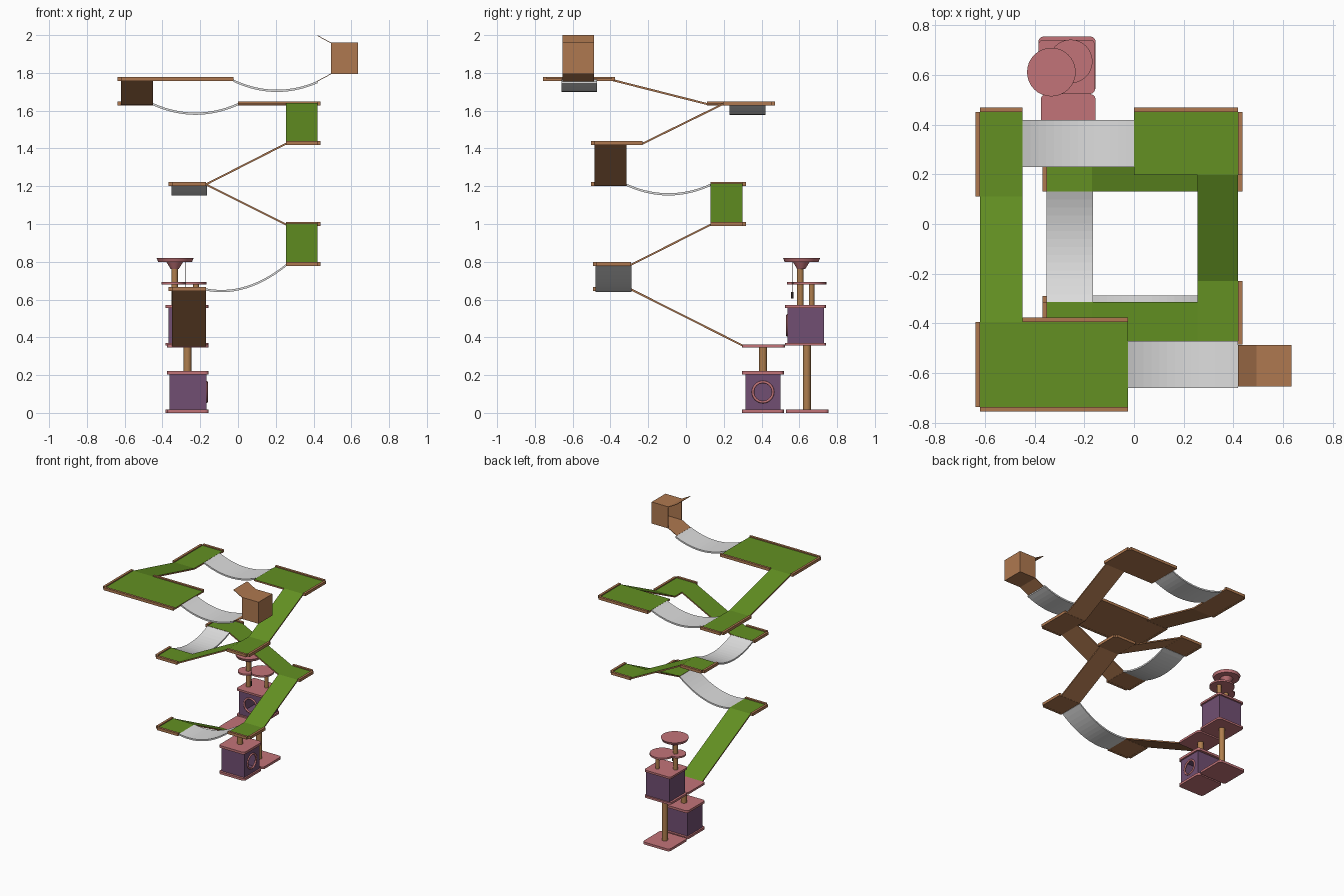
import bpy, bmesh, math
from mathutils import Vector, Matrix

if "Cube" in bpy.data.objects:
    bpy.data.objects.remove(bpy.data.objects["Cube"])


def mat(name, c):
    m = bpy.data.materials.new(name)
    m.diffuse_color = (*c, 1)
    m.use_nodes = True
    m.node_tree.nodes["Principled BSDF"].inputs["Base Color"].default_value = m.diffuse_color
    return m


GRASS = mat("grass green", (0.125, 0.28, 0.016))
WOOD = mat("wood brown", (0.43, 0.19, 0.08))
WHITE = mat("bridge white", (0.72, 0.72, 0.72))
PINK = mat("plush pink", (0.54, 0.175, 0.19))
PURPLE = mat("plush purple", (0.165, 0.078, 0.17))
ROPE = mat("rope tan", (0.43, 0.21, 0.075))
DARK = mat("toy dark", (0.05, 0.035, 0.03))


def finish(name, bm, mats):
    """Make the object; a second material goes on upward faces."""
    bmesh.ops.recalc_face_normals(bm, faces=bm.faces)
    if len(mats) > 1:
        for f in bm.faces:
            f.material_index = 1 if f.normal.z > 0.5 else 0
    me = bpy.data.meshes.new(name)
    bm.to_mesh(me)
    bm.free()
    ob = bpy.data.objects.new(name, me)
    for m in mats:
        me.materials.append(m)
    bpy.context.collection.objects.link(ob)
    return ob


def box(name, x, y, z, mats, round_r=0):
    bm = bmesh.new()
    size = (x[1] - x[0], y[1] - y[0], z[1] - z[0])
    mid = Vector((sum(x) / 2, sum(y) / 2, sum(z) / 2))
    bmesh.ops.create_cube(bm, size=1, matrix=Matrix.Translation(mid) @ Matrix.Diagonal((*size, 1)))
    if round_r:
        ed = [e for e in bm.edges if abs(e.verts[0].co.z - e.verts[1].co.z) > 1e-4]
        bmesh.ops.bevel(bm, geom=ed, offset=round_r, segments=4, affect='EDGES', profile=0.5)
    return finish(name, bm, mats)


def cyl(name, x, y, z, r, mats, r2=None, n=32, rot=None):
    bm = bmesh.new()
    m = Matrix.Translation((x, y, (z[0] + z[1]) / 2))
    if rot:
        m = m @ rot
    bmesh.ops.create_cone(bm, cap_ends=True, segments=n, radius1=r, radius2=r if r2 is None else r2,
                          depth=z[1] - z[0], matrix=m)
    ob = finish(name, bm, mats)
    for p in ob.data.polygons:
        p.use_smooth = len(p.vertices) == 4
    return ob


def strip(name, axis, pts, across, t, mats):
    """Sheet following (position, z) points along axis 'x' or 'y'."""
    bm = bmesh.new()
    rings = []
    for u, z in pts:
        rings.append([bm.verts.new((u, a, h) if axis == 'x' else (a, u, h))
                      for a, h in ((across[0], z), (across[1], z), (across[1], z - t), (across[0], z - t))])
    for a, b in zip(rings, rings[1:]):
        for i in range(4):
            bm.faces.new((a[i], a[(i + 1) % 4], b[(i + 1) % 4], b[i]))
    bm.faces.new(rings[0])
    bm.faces.new(rings[-1])
    return finish(name, bm, mats)


def ramp(name, axis, a, b, across):
    strip(name, axis, [a, b], across, 0.011, [WOOD, GRASS])


def bridge(name, axis, a, b, across, sag):
    pts = []
    for i in range(15):
        t = i / 14
        pts.append((a[0] + (b[0] - a[0]) * t, a[1] + (b[1] - a[1]) * t - sag * 4 * t * (1 - t)))
    strip(name, axis, pts, across, 0.012, [WHITE])


def platform(name, x, y, z, trims):
    """Grass slab with raised wooden lips on the sides named in trims."""
    box(name, x, y, (z, z + 0.012), [WOOD, GRASS])
    e, h = 0.018, (z - 0.001, z + 0.02)
    for s in trims:
        tx, ty = {'L': ((x[0] - e, x[0]), y), 'R': ((x[1], x[1] + e), y),
                  'F': (x, (y[0] - e, y[0])), 'B': (x, (y[1], y[1] + e))}[s]
        if s == 'B' and name == "top_platform":
            tx = (-0.45, x[1])
        box(name + "_lip_" + s, tx, ty, h, [WOOD])


# Platforms, from bottom to top
L, R = (-0.35, -0.17), (0.255, 0.42)
platform("platform_1", L, (-0.475, -0.29), 0.647, "LF")
platform("platform_2", R, (-0.475, -0.29), 0.778, "RF")
platform("platform_3", R, (0.13, 0.30), 0.99, "RB")
platform("platform_4", L, (0.13, 0.30), 1.203, "LB")
platform("platform_5", L, (-0.485, -0.315), 1.203, "LF")
platform("platform_6", R, (-0.485, -0.23), 1.419, "RF")
platform("platform_7", (0.0, 0.42), (0.197, 0.452), 1.629, "RB")
platform("platform_8", (-0.62, -0.45), (0.11, 0.452), 1.629, "LB")
platform("top_platform", (-0.62, -0.025), (-0.738, -0.395), 1.757, "LFB")

# Ramps
ramp("ramp_1", 'y', (0.30, 0.362), (-0.29, 0.659), L)
ramp("ramp_2", 'y', (-0.29, 0.79), (0.13, 1.002), R)
ramp("ramp_3", 'x', (0.255, 1.002), (-0.17, 1.215), (0.13, 0.30))
ramp("ramp_4", 'x', (-0.17, 1.215), (0.255, 1.431), (-0.485, -0.315))
ramp("ramp_5", 'y', (-0.23, 1.431), (0.197, 1.641), R)
ramp("ramp_6", 'y', (0.11, 1.641), (-0.395, 1.769), (-0.62, -0.45))

# Hanging bridges
bridge("bridge_1", 'x', (-0.17, 0.659), (0.255, 0.788), (-0.478, -0.288), 0.053)
bridge("bridge_2", 'y', (0.13, 1.213), (-0.315, 1.213), (-0.352, -0.165), 0.05)
bridge("bridge_3", 'x', (-0.45, 1.64), (0.0, 1.64), (0.23, 0.42), 0.05)
bridge("bridge_4", 'x', (-0.025, 1.765), (0.42, 1.757), (-0.66, -0.472), 0.05)

# Open cardboard box with two flaps
bx, by, bz, w = (0.493, 0.635), (-0.655, -0.487), (1.793, 1.96), 0.004
box("carton_floor", bx, by, (bz[0], bz[0] + w), [WOOD])
box("carton_roof", bx, by, (bz[1] - w, bz[1]), [WOOD])
box("carton_back", (bx[1] - w, bx[1]), by, bz, [WOOD])
box("carton_side_front", bx, (by[0], by[0] + w), bz, [WOOD])
box("carton_side_rear", bx, (by[1] - w, by[1]), bz, [WOOD])
strip("carton_flap_low", 'x', [(0.42, 1.758), (0.493, 1.797)], by, w, [WOOD])
strip("carton_flap_high", 'x', [(0.42, 2.0), (0.493, 1.96)], by, w, [WOOD])


def house(name, x, y, z, face):
    """Hollow cube with a round doorway and plush ring on face 'x' (+x) or 'y' (-y)."""
    cx, cy, cz = sum(x) / 2, sum(y) / 2, sum(z) / 2
    body = box(name, x, y, z, [PURPLE])
    i = 0.01
    room = box(name + "_room_cutter", (x[0] + i, x[1] - i), (y[0] + i, y[1] - i), (z[0] + i, z[1] - i), [PURPLE])
    if face == 'x':
        p, rot = (x[1], cy, cz), Matrix.Rotation(math.pi / 2, 4, 'Y')
    else:
        p, rot = (cx, y[0], cz), Matrix.Rotation(math.pi / 2, 4, 'X')
    door = cyl(name + "_door_cutter", p[0], p[1], (cz - 0.03, cz + 0.03), 0.052, [PURPLE], rot=rot)
    for c in (room, door):
        b = body.modifiers.new("cut", 'BOOLEAN')
        b.operation, b.object, b.solver = 'DIFFERENCE', c, 'EXACT'
        c.hide_render = True
        c.hide_viewport = True
    bpy.ops.mesh.primitive_torus_add(major_radius=0.053, minor_radius=0.007, major_segments=32,
                                     minor_segments=8, location=p, rotation=rot.to_euler())
    ring = bpy.context.object
    ring.name = name + "_door_ring"
    ring.data.materials.append(PINK)
    bpy.ops.object.shade_smooth()


# Cat tree: low unit
px, r = (-0.375, -0.155), 0.02
for n, z in (("base", 0.0), ("roof", 0.203)):
    box("low_" + n, px, (0.297, 0.518), (z, z + 0.018), [PINK], r)
house("low_house", (-0.363, -0.167), (0.315, 0.50), (0.018, 0.203), 'x')
cyl("low_post", -0.268, 0.408, (0.221, 0.346), 0.021, [ROPE])
box("low_shelf", px, (0.297, 0.523), (0.346, 0.362), [PINK], r)

# Cat tree: tall unit
box("tall_base", (-0.385, -0.155), (0.53, 0.755), (0, 0.018), [PINK], r)
cyl("tall_post", -0.268, 0.64, (0.018, 0.356), 0.021, [ROPE])
box("tall_floor", (-0.385, -0.157), (0.524, 0.742), (0.356, 0.371), [PINK], r)
house("tall_house", (-0.368, -0.17), (0.537, 0.73), (0.371, 0.555), 'y')
box("tall_roof", (-0.385, -0.157), (0.524, 0.742), (0.555, 0.57), [PINK], r)
cyl("perch_post_short", -0.222, 0.665, (0.57, 0.68), 0.015, [ROPE])
cyl("perch_post_long", -0.335, 0.605, (0.57, 0.765), 0.017, [ROPE])
cyl("perch_lobe_large", -0.255, 0.655, (0.68, 0.693), 0.088, [PINK])
cyl("perch_lobe_small", -0.342, 0.597, (0.6805, 0.6925), 0.063, [PINK])
cyl("top_cone", -0.335, 0.61, (0.763, 0.80), 0.022, [PINK], r2=0.045)
cyl("top_disc", -0.333, 0.612, (0.80, 0.82), 0.09, [PINK], r2=0.098)

# Dangling toy
cyl("toy_string", -0.28, 0.562, (0.635, 0.80), 0.001, [DARK], n=6)
cyl("toy", -0.28, 0.562, (0.605, 0.64), 0.006, [DARK], n=8)
